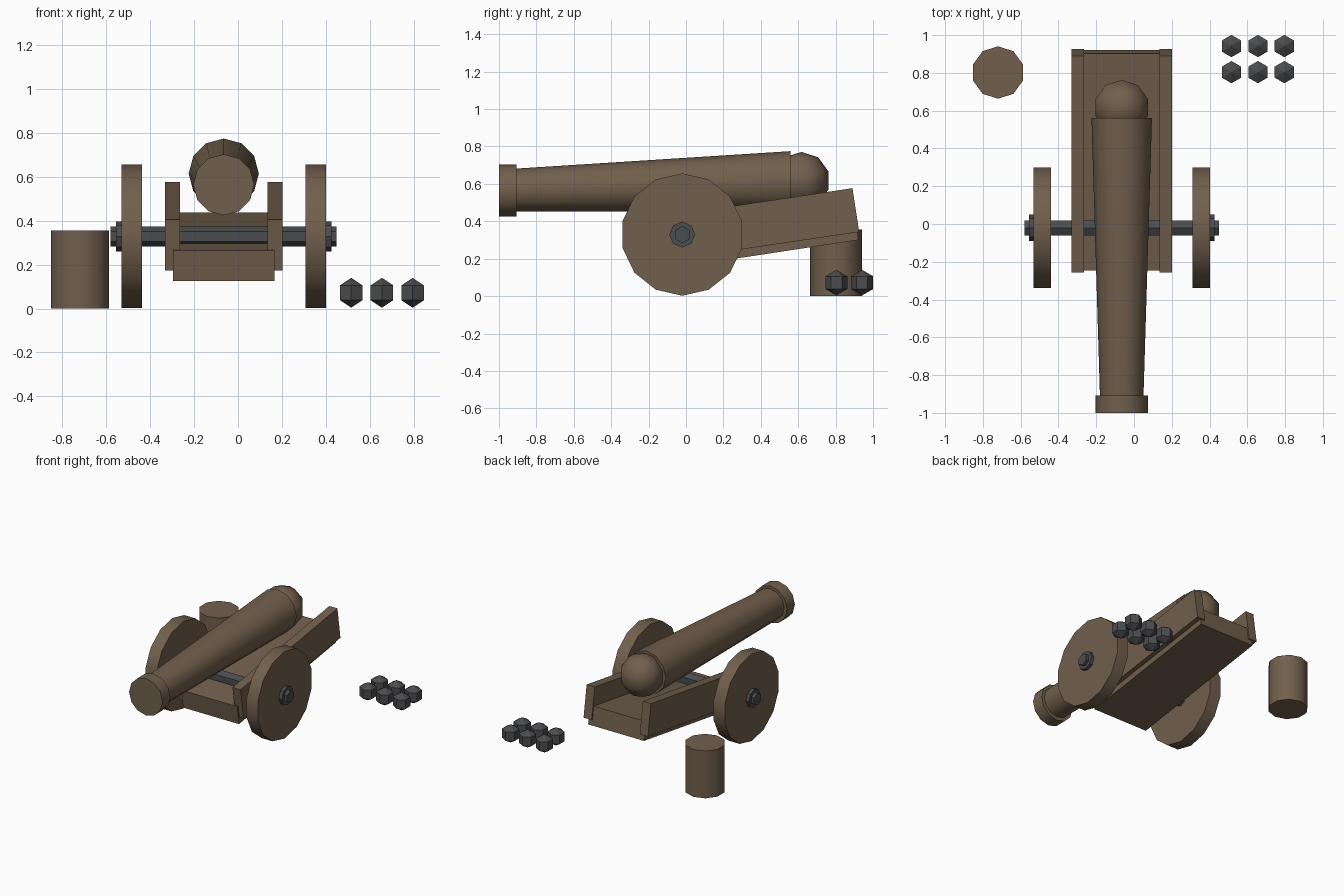
import bpy, bmesh
from math import pi, sin, cos, radians

cube = bpy.data.objects.get("Cube")
if cube:
    bpy.data.objects.remove(cube, do_unlink=True)


def material(name, rgb):
    m = bpy.data.materials.new(name)
    m.use_nodes = True
    m.diffuse_color = (*rgb, 1)
    m.node_tree.nodes["Principled BSDF"].inputs["Base Color"].default_value = (*rgb, 1)
    return m


WOOD = material("brown_wood", (0.165, 0.115, 0.073))
IRON = material("dark_iron", (0.070, 0.072, 0.076))
MID = -0.065          # centre line of the gun
AXLE_Y, AXLE_Z = -0.02, 0.329
ALONG_X = (pi / 2, 0, pi / 2)


def finish(obj, name, mat, smooth=True):
    obj.name = name
    obj.data.materials.append(mat)
    if smooth:
        bpy.ops.object.select_all(action='DESELECT')
        obj.select_set(True)
        bpy.context.view_layer.objects.active = obj
        bpy.ops.object.shade_smooth_by_angle(angle=radians(42))
    return obj


def cylinder(name, mat, sides, r, depth, loc, rot=(0, 0, 0), smooth=True):
    bpy.ops.mesh.primitive_cylinder_add(vertices=sides, radius=r, depth=depth,
                                        location=loc, rotation=rot)
    return finish(bpy.context.object, name, mat, smooth)


def ball(name, mat, segments, rings, r, loc, smooth):
    bpy.ops.mesh.primitive_uv_sphere_add(segments=segments, ring_count=rings,
                                         radius=r, location=loc)
    return finish(bpy.context.object, name, mat, smooth)


def mesh_object(name, bm, mat, smooth):
    bmesh.ops.recalc_face_normals(bm, faces=bm.faces)
    me = bpy.data.meshes.new(name)
    bm.to_mesh(me)
    bm.free()
    obj = bpy.data.objects.new(name, me)
    bpy.context.collection.objects.link(obj)
    return finish(obj, name, mat, smooth)


def loft(name, mat, rings, sides=12):
    """Closed tube along y through rings of (y, z, radius)."""
    bm = bmesh.new()
    loops = [[bm.verts.new((MID + r * sin(2 * pi * i / sides), y,
                            z + r * cos(2 * pi * i / sides)))
              for i in range(sides)] for y, z, r in rings]
    for a, b in zip(loops, loops[1:]):
        for i in range(sides):
            j = (i + 1) % sides
            bm.faces.new((a[i], a[j], b[j], b[i]))
    bm.faces.new(loops[0])
    bm.faces.new(loops[-1])
    return mesh_object(name, bm, mat, True)


def plank(name, mat, profile, x0, x1):
    """Side profile of (y, z) points extruded from x0 to x1."""
    bm = bmesh.new()
    face = bm.faces.new([bm.verts.new((x0, y, z)) for y, z in profile])
    ext = bmesh.ops.extrude_face_region(bm, geom=[face])
    verts = [v for v in ext["geom"] if isinstance(v, bmesh.types.BMVert)]
    bmesh.ops.translate(bm, verts=verts, vec=(x1 - x0, 0, 0))
    return mesh_object(name, bm, mat, False)


# Gun tube, muzzle ring and rounded breech
loft("gun_tube", WOOD, [(-0.92, 0.566, 0.115), (0.56, 0.615, 0.16)])
loft("muzzle_ring", WOOD, [(-1.0, 0.564, 0.139), (-0.907, 0.564, 0.139)])
ball("breech_dome", WOOD, 10, 5, 0.153, (MID, 0.617, 0.618), True)

# Sloping carriage: two side boards and a thick floor
side = [(-0.258, 0.405), (0.89, 0.577), (0.926, 0.343), (-0.222, 0.173)]
floor = [(-0.247, 0.265), (0.902, 0.437), (0.922, 0.3), (-0.227, 0.126)]
for s, label in ((-1, "right"), (1, "left")):
    plank(f"{label}_side_board", WOOD, side, MID + s * 0.2, MID + s * 0.267)
plank("carriage_floor", WOOD, floor, MID - 0.232, MID + 0.232)

# Axle, wheels and hub nuts
cylinder("axle", IRON, 6, 0.046, 1.03, (MID, AXLE_Y, AXLE_Z), ALONG_X, False)
for s, label in ((-1, "right"), (1, "left")):
    cylinder(f"{label}_wheel", WOOD, 14, 0.327, 0.093,
             (MID + s * 0.42, AXLE_Y, AXLE_Z), ALONG_X)
    cylinder(f"{label}_hub_nut", IRON, 8, 0.069, 0.05,
             (MID + s * 0.466, AXLE_Y, AXLE_Z), ALONG_X, False)

# Powder keg and stacked shot beside the gun
cylinder("powder_keg", WOOD, 10, 0.139, 0.355, (-0.72, 0.802, 0.1785))
for col in range(3):
    for row in range(2):
        ball(f"shot_{col}_{row}", IRON, 6, 3, 0.068,
             (0.516 + col * 0.14, 0.804 + row * 0.138, 0.072), False)
